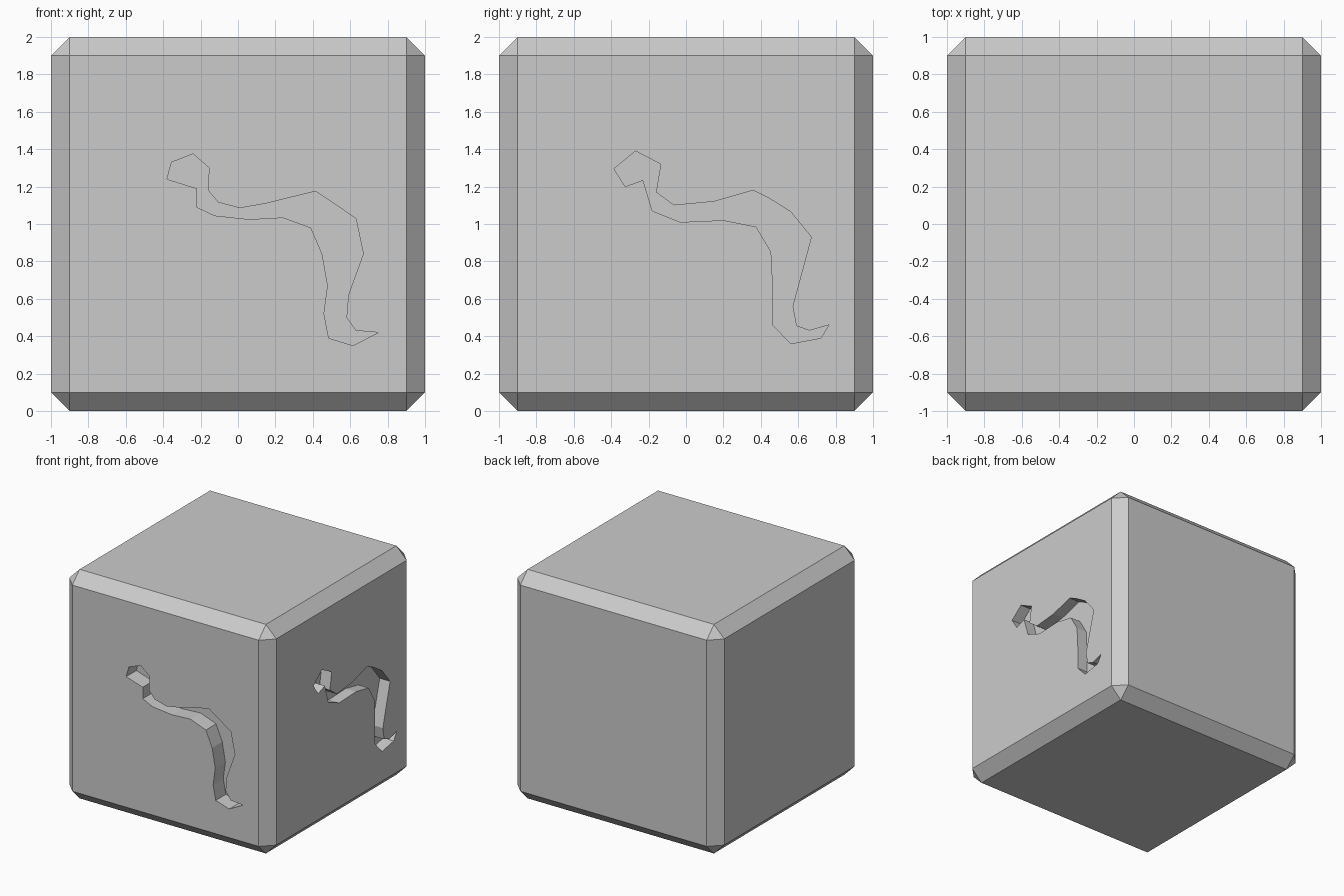
import bpy, bmesh
from mathutils import Vector

if "Cube" in bpy.data.objects:
    bpy.data.objects.remove(bpy.data.objects["Cube"])

# Chamfered block
bm = bmesh.new()
bmesh.ops.create_cube(bm, size=2.0)
bmesh.ops.translate(bm, verts=bm.verts, vec=(0, 0, 1))
bmesh.ops.bevel(bm, geom=bm.edges[:], offset=0.1, segments=1,
                affect='EDGES', profile=0.5)
mesh = bpy.data.meshes.new("block")
bm.to_mesh(mesh)
bm.free()
block = bpy.data.objects.new("block", mesh)
bpy.context.collection.objects.link(block)


def carve(name, outline, place, depth):
    """Cut a flat-bottomed groove; place(u, v, d) maps outline and depth to 3D."""
    bm = bmesh.new()
    face = bm.faces.new([bm.verts.new(place(u, v, -0.1)) for u, v in outline])
    ext = bmesh.ops.extrude_face_region(bm, geom=[face], use_keep_orig=True)
    move = Vector(place(0, 0, depth)) - Vector(place(0, 0, -0.1))
    bmesh.ops.translate(bm, vec=move, verts=[
        g for g in ext["geom"] if isinstance(g, bmesh.types.BMVert)])
    bmesh.ops.recalc_face_normals(bm, faces=bm.faces)
    me = bpy.data.meshes.new(name)
    bm.to_mesh(me)
    bm.free()
    cutter = bpy.data.objects.new(name, me)
    cutter.hide_render = True
    bpy.context.collection.objects.link(cutter)
    mod = block.modifiers.new(name, 'BOOLEAN')
    mod.operation = 'DIFFERENCE'
    mod.solver = 'EXACT'
    mod.object = cutter
    bpy.context.view_layer.objects.active = block
    bpy.ops.object.modifier_apply(modifier=mod.name)
    bpy.data.objects.remove(cutter)


# Winding groove on the front
front = [(-.38, 1.24), (-.355, 1.33), (-.24, 1.375), (-.155, 1.30), (-.16, 1.18),
         (-.105, 1.115), (.01, 1.085), (.15, 1.11), (.415, 1.175), (.63, 1.03),
         (.67, .84), (.59, .62), (.58, .50), (.63, .43), (.75, .42), (.615, .35),
         (.485, .39), (.46, .52), (.48, .67), (.45, .84), (.39, .98), (.24, 1.035),
         (.06, 1.025), (-.125, 1.045), (-.22, 1.09), (-.22, 1.19)]
carve("front_groove", front, lambda u, v, d: (u, -1 + d, v), 0.14)

# Winding groove on the right side
right = [(-.385, 1.295), (-.27, 1.39), (-.135, 1.32), (-.16, 1.17), (-.065, 1.10),
         (.15, 1.12), (.36, 1.18), (.44, 1.14), (.56, 1.065), (.67, .93),
         (.57, .56), (.59, .455), (.66, .43), (.765, .46), (.72, .39), (.56, .36),
         (.465, .46), (.465, .65), (.455, .85), (.375, .985), (.20, 1.02),
         (-.03, 1.01), (-.18, 1.07), (-.23, 1.235), (-.325, 1.20)]
carve("right_groove", right, lambda u, v, d: (1 - d, u, v), 0.10)
